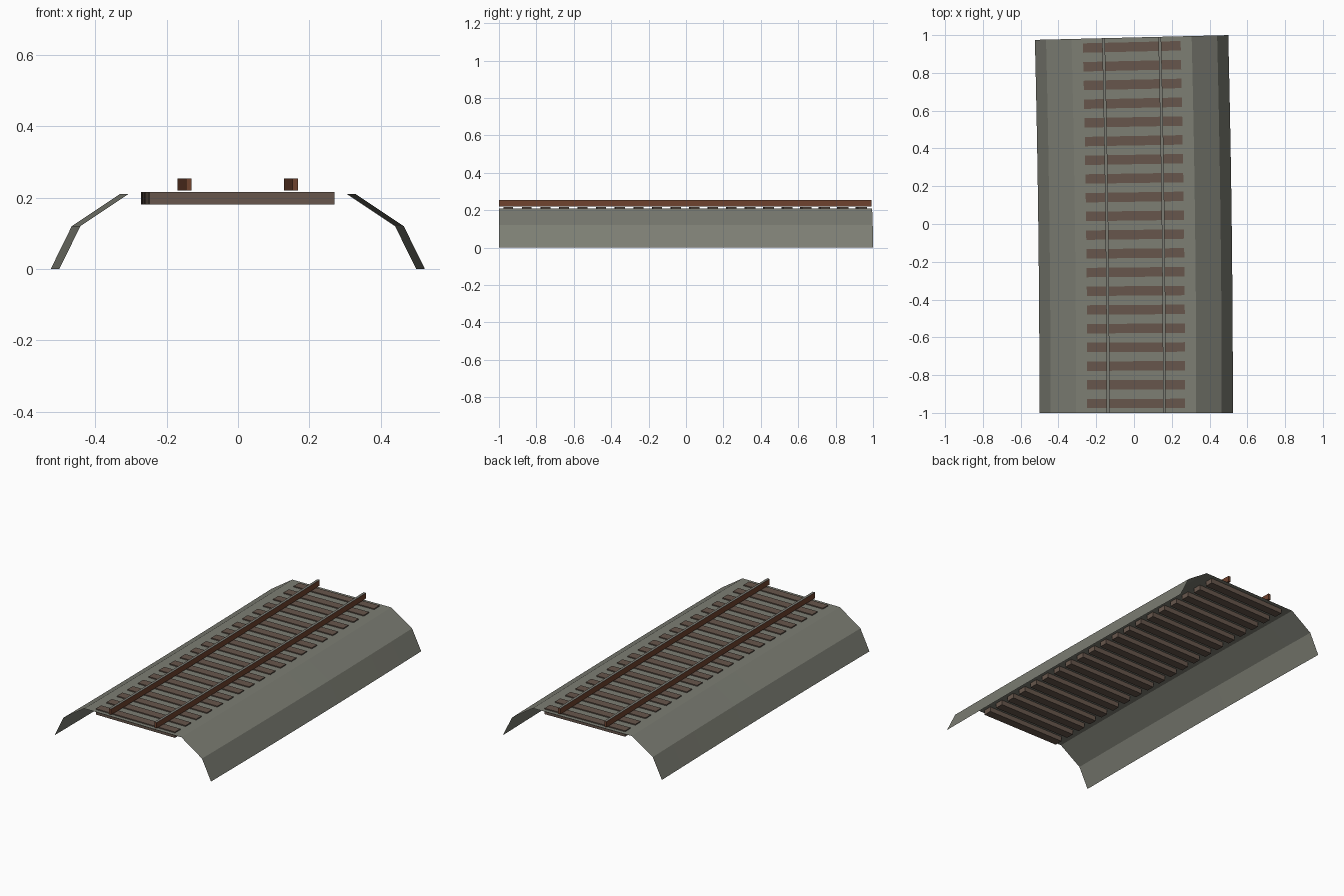
import bpy, bmesh, math

if "Cube" in bpy.data.objects:
    bpy.data.objects.remove(bpy.data.objects["Cube"])

# Gentle left-hand curve that the whole track follows
TURN = 0.0245
LENGTH = 1.9875
RADIUS = LENGTH / TURN
START_X = 0.0115
SLEEPERS = 20


def material(name, colour):
    m = bpy.data.materials.new(name)
    m.diffuse_color = (*colour, 1)
    m.use_nodes = True
    m.node_tree.nodes["Principled BSDF"].inputs["Base Color"].default_value = m.diffuse_color
    return m


gravel = material("gravel grey", (0.205, 0.21, 0.175))
wood = material("sleeper brown", (0.135, 0.094, 0.072))
rust = material("rust brown", (0.16, 0.056, 0.028))
steel = material("worn steel", (0.20, 0.20, 0.175))


def on_track(s, u, z):
    a = s / RADIUS
    return (START_X - RADIUS + (RADIUS + u) * math.cos(a),
            -1 + (RADIUS + u) * math.sin(a), z)


def sweep(bm, profile, s0, s1, steps, closed):
    """Sweep a cross-section (offset, height) along the curve."""
    rings = [[bm.verts.new(on_track(s0 + (s1 - s0) * i / steps, u, z))
              for u, z in profile] for i in range(steps + 1)]
    n = len(profile)
    for a, b in zip(rings, rings[1:]):
        for j in range(n if closed else n - 1):
            k = (j + 1) % n
            bm.faces.new((a[j], a[k], b[k], b[j]))
    if closed:
        bm.faces.new(rings[0][::-1])
        bm.faces.new(rings[-1])


def box(u, half, z0, z1):
    return [(u - half, z0), (u - half, z1), (u + half, z1), (u + half, z0)]


def finish(name, bm, mats, closed=True):
    if closed:
        bmesh.ops.recalc_face_normals(bm, faces=bm.faces[:])
    bm.normal_update()
    if len(mats) > 1:  # second colour on upward faces
        for f in bm.faces:
            f.material_index = int(f.normal.z > 0.9)
    me = bpy.data.meshes.new(name)
    bm.to_mesh(me)
    bm.free()
    for m in mats:
        me.materials.append(m)
    bpy.context.collection.objects.link(bpy.data.objects.new(name, me))


# Ballast bed: open shell with two-stage sloping shoulders
half = [(-0.512, 0), (-0.453, 0.12), (-0.318, 0.21)]
bm = bmesh.new()
sweep(bm, half + [(-u, z) for u, z in reversed(half)], 0, LENGTH, 10, False)
finish("ballast_bed", bm, [gravel], closed=False)

# Sleepers, just proud of the ballast
bm = bmesh.new()
pitch = LENGTH / SLEEPERS
for i in range(SLEEPERS):
    mid = (i + 0.5) * pitch
    sweep(bm, box(0, 0.259, 0.181, 0.216), mid - 0.025, mid + 0.025, 1, True)
finish("sleepers", bm, [wood])

# Rails with worn running surface
for name, side in (("left_rail", -1), ("right_rail", 1)):
    bm = bmesh.new()
    sweep(bm, box(side * 0.149, 0.0075, 0.22, 0.254), 0, LENGTH, 10, True)
    finish(name, bm, [rust, steel])
